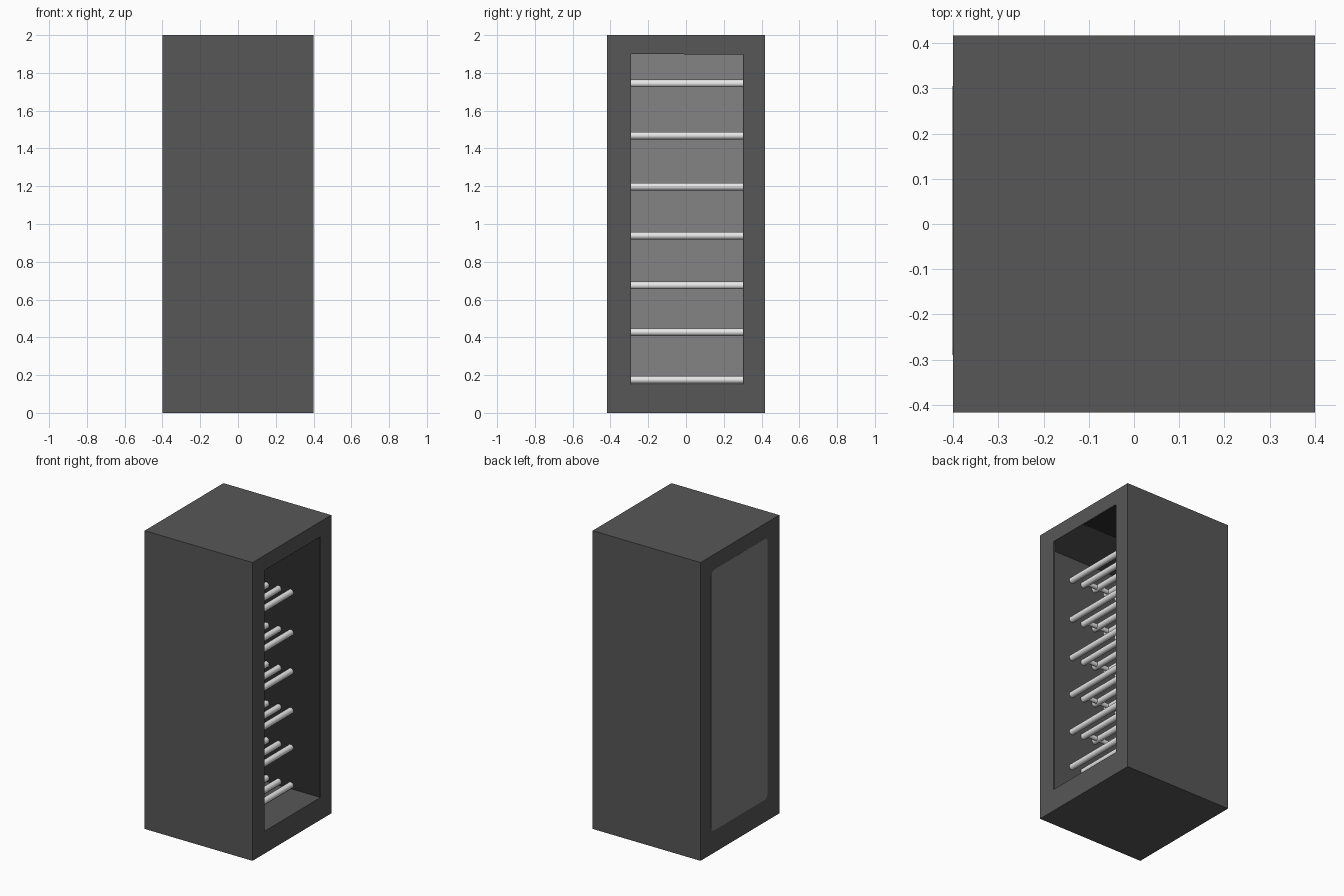
import bpy, bmesh, math
from mathutils import Matrix

if "Cube" in bpy.data.objects:
    bpy.data.objects.remove(bpy.data.objects["Cube"])


def material(name, v):
    m = bpy.data.materials.new(name)
    m.diffuse_color = (v, v, v, 1)
    m.use_nodes = True
    m.node_tree.nodes["Principled BSDF"].inputs["Base Color"].default_value = m.diffuse_color
    return m


BODY = material("dark_grey", 0.095)
BLACK = material("liner_black", 0.027)
GLASS = material("panel_grey", 0.23)
STEEL = material("pale_steel", 0.8)


def finish(bm, name, mat):
    bmesh.ops.recalc_face_normals(bm, faces=bm.faces)
    me = bpy.data.meshes.new(name)
    bm.to_mesh(me)
    bm.free()
    me.materials.append(mat)
    ob = bpy.data.objects.new(name, me)
    bpy.context.collection.objects.link(ob)
    return ob


def box(name, x, y, z, mat):
    bm = bmesh.new()
    bmesh.ops.create_cube(bm, size=1)
    for v in bm.verts:
        v.co = [(a + b) / 2 + c * (b - a) for (a, b), c in zip((x, y, z), v.co)]
    return finish(bm, name, mat)


W, D, H = 0.4, 0.417, 2.0
SEAM, BACK, POCKET = -0.29, 0.305, -0.375   # door seam, rear wall, door pocket
LOW, HIGH = 0.15, 1.9                       # floor and ceiling of the cavity
FULL = (-W, W)

# Cabinet body: rear wall, base and top, open through both sides
box("rear_wall", FULL, (BACK, D), (0, H), BODY)
box("base", FULL, (SEAM, BACK), (0, LOW), BODY)
box("top", FULL, (SEAM, BACK), (HIGH, H), BODY)

# Front door with a hollow pocket behind it
box("door_front", FULL, (-D, POCKET), (0, H), BODY)
box("door_base", FULL, (POCKET, SEAM), (0, LOW), BODY)
box("door_top", FULL, (POCKET, SEAM), (HIGH, H), BODY)
for side, s in (("left", -1), ("right", 1)):
    box("door_edge_" + side, sorted((s * W, s * (W - 0.012))), (POCKET, SEAM), (LOW, HIGH), BODY)

# Black liner on the rear wall and rear half of the ceiling
box("rear_liner", (-W + 0.01, W - 0.002), (BACK - 0.003, BACK), (LOW, HIGH), BLACK)
box("ceiling_liner", (-W + 0.01, W - 0.002), (-0.01, BACK), (HIGH - 0.003, HIGH), BLACK)

# Left side panel with rounded corners, filling the left opening
box("left_panel_core", (-W + 0.001, -W + 0.008), (SEAM, BACK), (LOW, HIGH), GLASS)
bm = bmesh.new()
r, pts = 0.03, []
for cy, cz, start in ((BACK - r, HIGH - r, 0), (SEAM + r, HIGH - r, 90),
                      (SEAM + r, LOW + r, 180), (BACK - r, LOW + r, 270)):
    for i in range(6):
        a = math.radians(start + i * 18)
        pts.append(bm.verts.new((-W - 0.001, cy + r * math.cos(a), cz + r * math.sin(a))))
face = bm.faces.new(pts)
ext = bmesh.ops.extrude_face_region(bm, geom=[face])
for v in ext["geom"]:
    if isinstance(v, bmesh.types.BMVert):
        v.co.x += 0.003
finish(bm, "left_panel_face", GLASS)

# Square corner fillets around the rounded panel
for i, (y, sy) in enumerate(((SEAM, 1), (BACK, -1))):
    for j, (z, sz) in enumerate(((LOW, 1), (HIGH, -1))):
        bm = bmesh.new()
        vs = [bm.verts.new((-W, y, z))]
        for k in range(6):
            a = math.radians(k * 18)
            vs.append(bm.verts.new((-W, y + sy * r * (1 - math.cos(a)), z + sz * r * (1 - math.sin(a)))))
        f = bm.faces.new(vs)
        if f.normal.x > 0:
            f.normal_flip()
        finish(bm, f"corner_{i}{j}", BODY)


def rod(bm, axis, length, centre, radius):
    turn = Matrix.Rotation(math.pi / 2, 4, 'X' if axis == 'y' else 'Y')
    bmesh.ops.create_cone(bm, cap_ends=True, segments=16, radius1=radius, radius2=radius,
                          depth=length, matrix=Matrix.Translation(centre) @ turn)


# Wire shelves: rods running front to back with one cross rod
for n, z in enumerate((0.175, 0.428, 0.675, 0.938, 1.198, 1.468, 1.744)):
    bm = bmesh.new()
    for k in range(-2, 3):
        rod(bm, 'y', BACK - POCKET, (k * 0.09, (BACK + POCKET) / 2, z), 0.02)
    rod(bm, 'x', 0.2, (0, -0.34, z), 0.015)
    ob = finish(bm, f"wire_shelf_{n + 1}", STEEL)
    bpy.context.view_layer.objects.active = ob
    ob.select_set(True)
    bpy.ops.object.shade_smooth_by_angle(angle=math.radians(35))
    ob.select_set(False)
